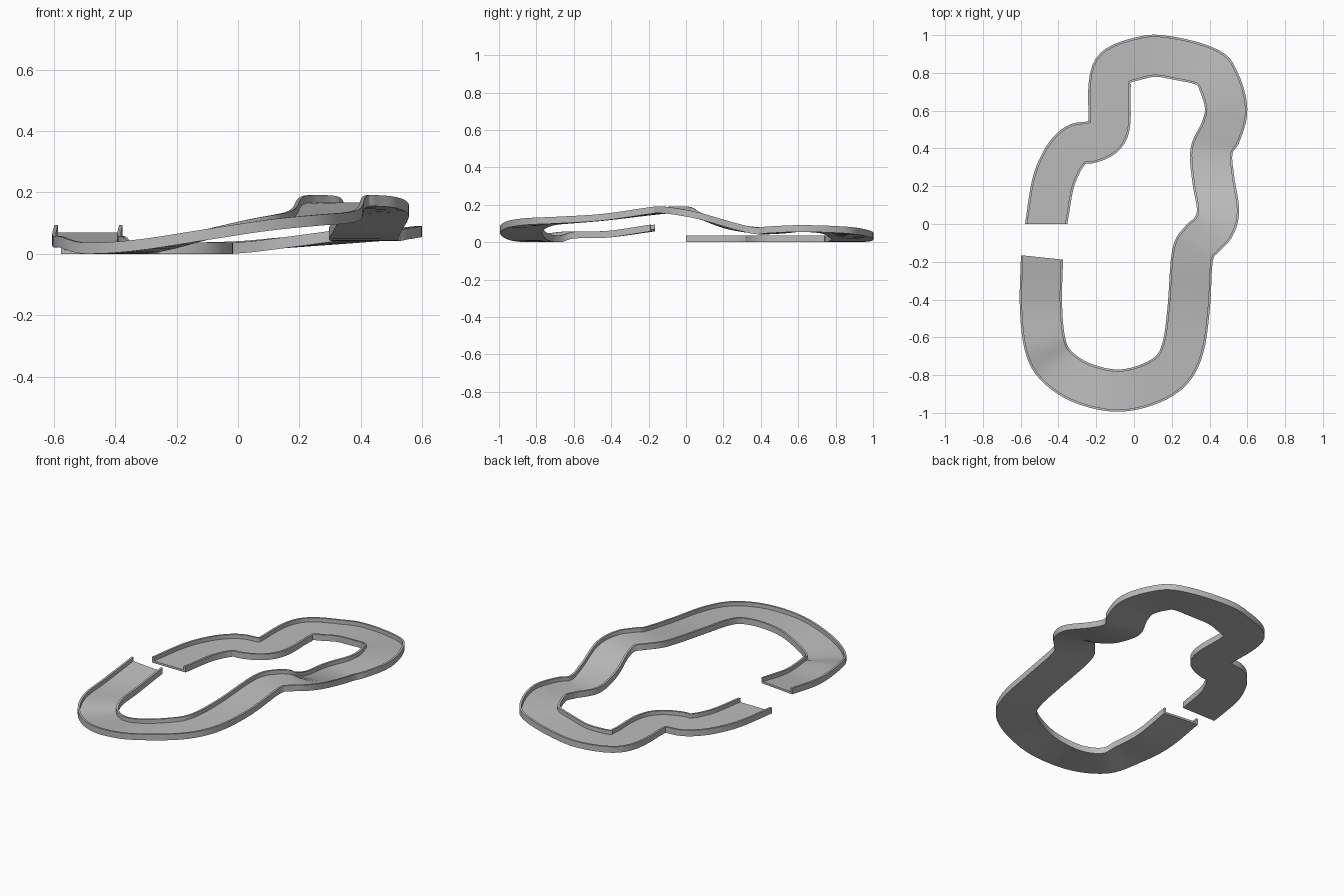
import bpy
import bmesh
from math import sin, cos, radians
from mathutils import Vector

default_cube = bpy.data.objects.get("Cube")
if default_cube:
    bpy.data.objects.remove(default_cube, do_unlink=True)

HALF_WIDTH = 0.112
WALL = 0.012
FLOOR = 0.012
HEIGHT = 0.036
STEPS = 5

# Centre line stations: x, y, heading in degrees, underside height
STATIONS = [
    (-.465, 0, 90, 0), (-.43, .21, 77, 0), (-.385, .325, 58, 0),
    (-.34, .39, 43, 0), (-.292, .425, 20, 0), (-.225, .434, 8, 0),
    (-.154, .473, 50, 0), (-.13, .55, 88, 0), (-.13, .72, 90, 0),
    (-.1, .825, 45, 0), (.023, .876, 12, .005), (.15, .888, 0, .018),
    (.381, .832, -38, .04), (.45, .75, -63, .05), (.488, .61, -90, .055),
    (.46, .49, -117, .048), (.41, .385, -98, .043), (.42, .235, -82, .07),
    (.445, .075, -92, .122), (.42, -.017, -118, .148), (.36, -.08, -128, .155),
    (.31, -.165, -108, .15), (.29, -.44, -94, .115), (.26, -.65, -110, .1),
    (.195, -.777, -138, .092), (.065, -.853, -162, .075), (-.1, -.882, -180, .045),
    (-.283, -.838, -205, .01), (-.417, -.745, -228, 0), (-.473, -.627, -253, .02),
    (-.493, -.42, -270, .024), (-.487, -.177, -276, .058),
]


def spline(points, steps):
    """Smooth curve through all points, every component eased alike."""
    pts = [Vector(p) for p in points]
    pts = [2 * pts[0] - pts[1]] + pts + [2 * pts[-1] - pts[-2]]
    result = []
    for a, b, c, d in zip(pts, pts[1:], pts[2:], pts[3:]):
        for i in range(steps):
            t = i / steps
            result.append(b + (c - a) * (t / 2)
                          + (2 * a - 5 * b + 4 * c - d) * (t * t / 2)
                          + (3 * b - a - 3 * c + d) * (t ** 3 / 2))
    result.append(pts[-2])
    return result


def sweep(bm, path, profile):
    """Sweep a closed upright profile along the path and cap both ends."""
    rings = []
    for x, y, heading, z in path:
        side = Vector((-sin(radians(heading)), cos(radians(heading)), 0))
        base = Vector((x, y, max(z, 0)))
        rings.append([bm.verts.new(base + side * across + Vector((0, 0, up)))
                      for across, up in profile])
    count = len(profile)
    for first, second in zip(rings, rings[1:]):
        for i in range(count):
            j = (i + 1) % count
            bm.faces.new((first[i], first[j], second[j], second[i]))
    bm.faces.new(rings[0])
    bm.faces.new(rings[-1][::-1])


# Channel cross-section: flat floor with a low wall on either side
half_profile = [(HALF_WIDTH, 0), (HALF_WIDTH, HEIGHT),
                (HALF_WIDTH - WALL, HEIGHT), (HALF_WIDTH - WALL, FLOOR)]
profile = half_profile + [(-across, up) for across, up in reversed(half_profile)]

# Track grey
grey = bpy.data.materials.new("track_grey")
grey.use_nodes = True
colour = (0.5, 0.5, 0.5, 1)
grey.diffuse_color = colour
grey.node_tree.nodes["Principled BSDF"].inputs["Base Color"].default_value = colour

# Winding track
bm = bmesh.new()
sweep(bm, spline(STATIONS, STEPS), profile)
bmesh.ops.recalc_face_normals(bm, faces=bm.faces)
mesh = bpy.data.meshes.new("race_track")
bm.to_mesh(mesh)
bm.free()
mesh.materials.append(grey)
track = bpy.data.objects.new("race_track", mesh)
bpy.context.collection.objects.link(track)

bpy.context.view_layer.objects.active = track
track.select_set(True)
bpy.ops.object.shade_smooth_by_angle(angle=radians(30))
